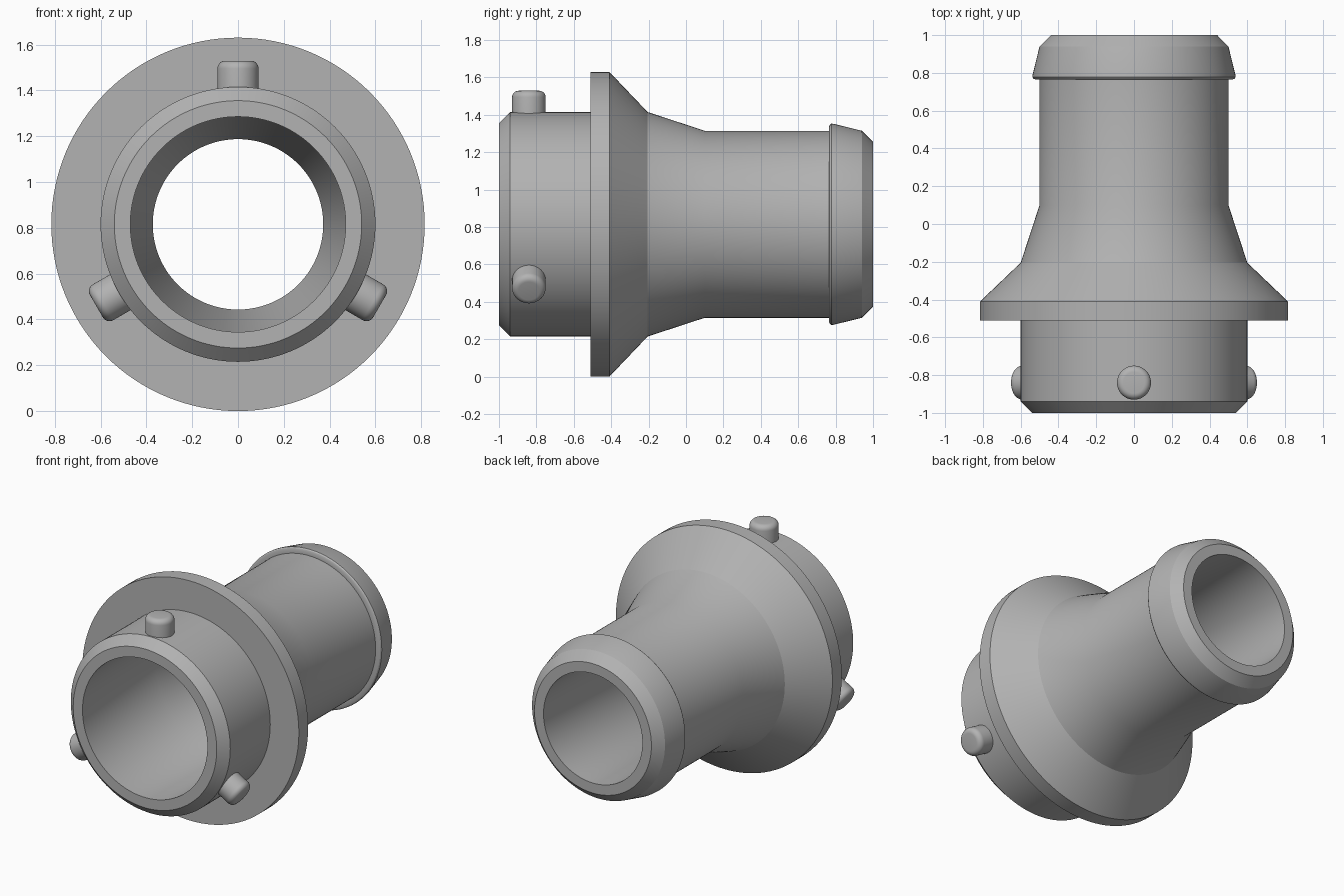
import bpy, bmesh
from math import radians, pi
from mathutils import Matrix, Vector

cube = bpy.data.objects.get("Cube")
if cube:
    bpy.data.objects.remove(cube, do_unlink=True)

AXIS_Z = 0.815  # height of the pipe axis

metal = bpy.data.materials.new("grey metal")
metal.use_nodes = True
GREY = (0.45, 0.45, 0.45, 1)
metal.diffuse_color = GREY
metal.node_tree.nodes["Principled BSDF"].inputs["Base Color"].default_value = GREY


def finish(bm, name, angle):
    """Turn a bmesh into a smooth shaded object with sharp edges kept."""
    bmesh.ops.recalc_face_normals(bm, faces=bm.faces)
    mesh = bpy.data.meshes.new(name)
    bm.to_mesh(mesh)
    bm.free()
    mesh.materials.append(metal)
    obj = bpy.data.objects.new(name, mesh)
    bpy.context.collection.objects.link(obj)
    bpy.ops.object.select_all(action='DESELECT')
    obj.select_set(True)
    bpy.context.view_layer.objects.active = obj
    bpy.ops.object.shade_smooth_by_angle(angle=radians(angle))
    return obj


def lathe(name, profile, steps=128):
    """Spin a closed (y, radius) profile about the y axis."""
    bm = bmesh.new()
    verts = [bm.verts.new((0, y, r)) for y, r in profile]
    edges = [bm.edges.new((v, verts[i - 1])) for i, v in enumerate(verts)]
    bmesh.ops.spin(bm, geom=verts + edges, cent=(0, 0, 0), axis=(0, 1, 0),
                   angle=2 * pi, steps=steps, use_merge=True)
    bmesh.ops.remove_doubles(bm, verts=bm.verts, dist=1e-5)
    obj = finish(bm, name, 25)
    obj.location.z = AXIS_Z
    return obj


# Hollow body: chamfered socket, flange, tapered neck and barbed hose end
lathe("coupling_body", [
    (-1, 0.54), (-0.94, 0.6), (-0.51, 0.6),
    (-0.51, 0.815), (-0.41, 0.815), (-0.205, 0.6),
    (0.1, 0.5), (0.765, 0.5),
    (0.765, 0.522), (0.769, 0.532), (0.777, 0.538), (0.79, 0.537),
    (0.94, 0.5), (1, 0.44),
    (1, 0.372), (0.1, 0.372), (-0.205, 0.47), (-1, 0.47)])


def peg(name, angle):
    """Round-topped locking pin pointing outward from the socket."""
    bm = bmesh.new()
    bottom, top = 0.55, 0.714
    bmesh.ops.create_cone(bm, cap_ends=True, segments=48, radius1=0.09,
                          radius2=0.09, depth=top - bottom)
    rim = [e for e in bm.edges if all(v.co.z > 0 for v in e.verts)]
    bmesh.ops.bevel(bm, geom=rim, offset=0.034, segments=6, profile=0.5,
                    affect='EDGES')
    bmesh.ops.translate(bm, verts=bm.verts, vec=(0, -0.84, (bottom + top) / 2))
    obj = finish(bm, name, 40)
    obj.matrix_world = (Matrix.Translation(Vector((0, 0, AXIS_Z)))
                        @ Matrix.Rotation(radians(angle), 4, 'Y'))


for side, angle in (("top", 0), ("left", 120), ("right", 240)):
    peg(side + "_locking_peg", angle)
